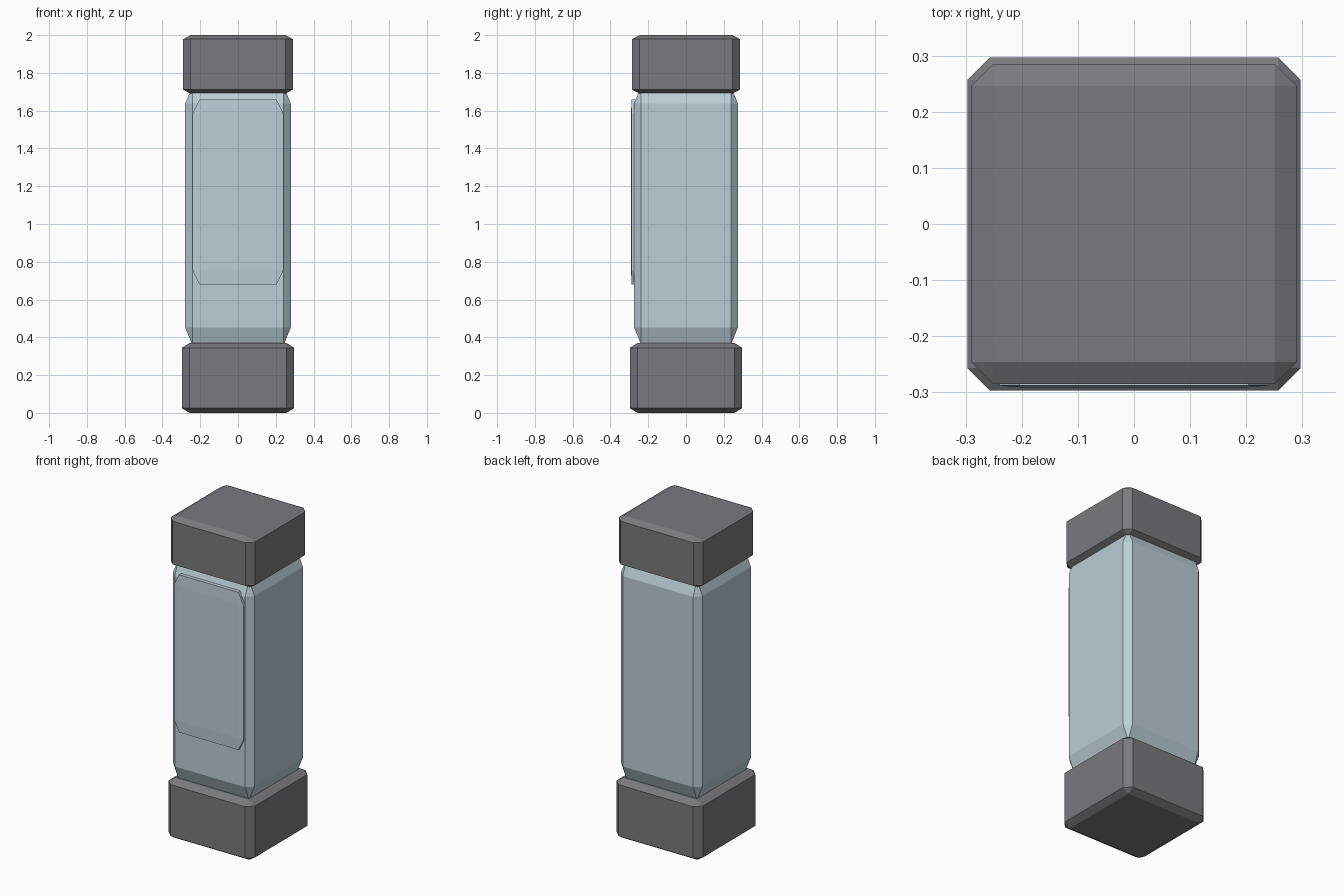
import bpy, bmesh
from mathutils import Vector

cube = bpy.data.objects.get("Cube")
if cube:
    bpy.data.objects.remove(cube, do_unlink=True)


def material(name, rgb):
    mat = bpy.data.materials.new(name)
    mat.use_nodes = True
    mat.diffuse_color = (*rgb, 1)
    mat.node_tree.nodes["Principled BSDF"].inputs["Base Color"].default_value = (*rgb, 1)
    return mat


def chamfered_block(name, low, high, mat, chamfer=0.068):
    """Unit cube with every edge chamfered, stretched between two corners."""
    low, high = Vector(low), Vector(high)
    bm = bmesh.new()
    bmesh.ops.create_cube(bm, size=1)
    bmesh.ops.bevel(bm, geom=bm.edges[:], offset=chamfer, segments=1,
                    profile=0.5, affect='EDGES')
    bmesh.ops.scale(bm, vec=high - low, verts=bm.verts)
    bmesh.ops.translate(bm, vec=(low + high) / 2, verts=bm.verts)
    bmesh.ops.recalc_face_normals(bm, faces=bm.faces)
    mesh = bpy.data.meshes.new(name)
    bm.to_mesh(mesh)
    bm.free()
    mesh.materials.append(mat)
    obj = bpy.data.objects.new(name, mesh)
    bpy.context.collection.objects.link(obj)
    return obj


grey = material("dark grey metal", (0.19, 0.195, 0.21))
glass = material("pale blue glass", (0.50, 0.62, 0.68))

# End caps
chamfered_block("bottom_cap", (-0.297, -0.297, 0), (0.297, 0.297, 0.37), grey)
chamfered_block("top_cap", (-0.29, -0.285, 1.69), (0.29, 0.285, 2), grey)

# Tube between the caps
chamfered_block("glass_body", (-0.28, -0.275, 0.36), (0.28, 0.275, 1.73), glass)

# Raised panel on the front of the tube
chamfered_block("front_panel", (-0.24, -0.291, 0.68), (0.24, -0.25, 1.66), glass, 0.075)
